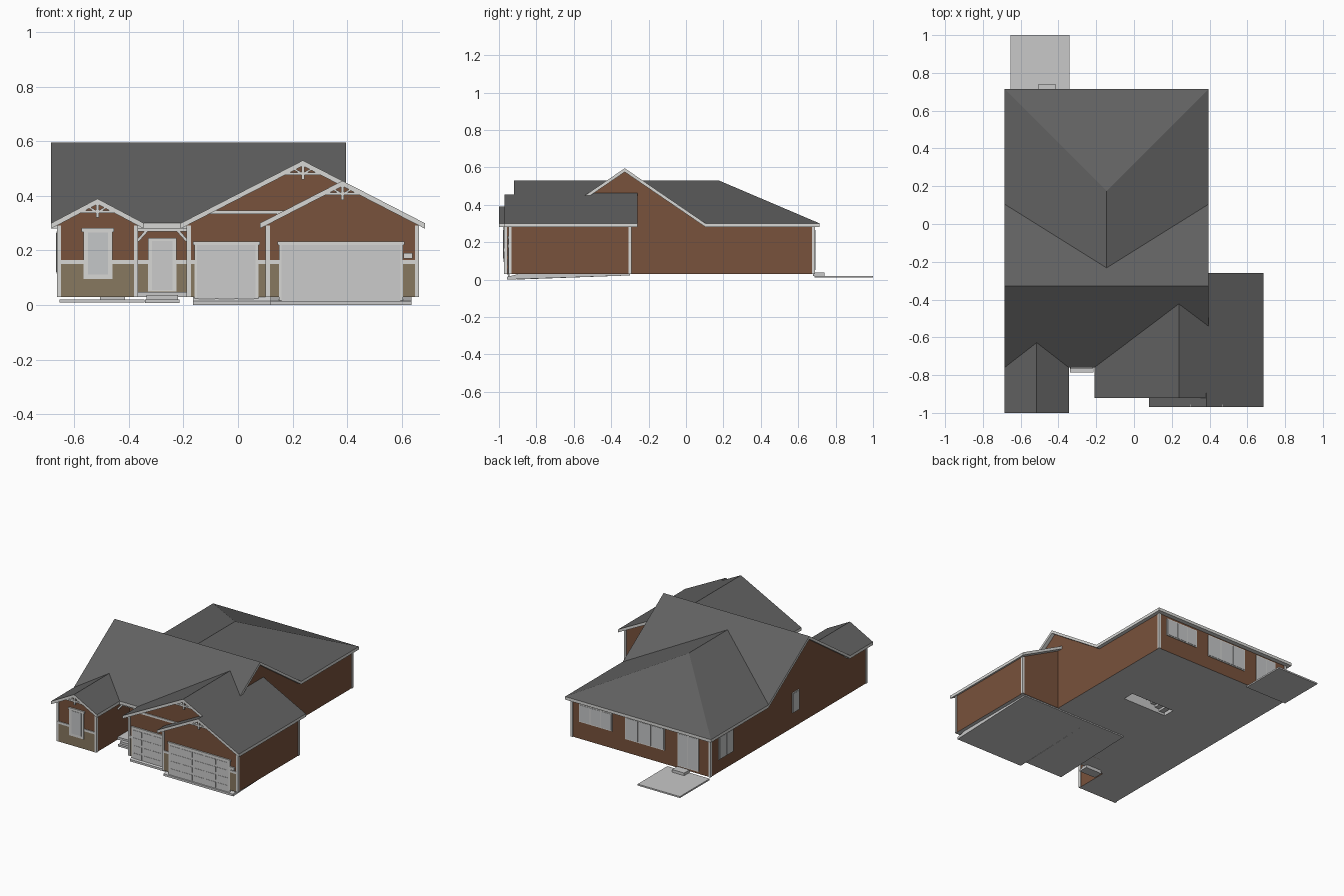
import bpy, bmesh
from mathutils import Vector

if "Cube" in bpy.data.objects:
    bpy.data.objects.remove(bpy.data.objects["Cube"])


def material(name, r, g, b):
    m = bpy.data.materials.new(name)
    m.diffuse_color = (r, g, b, 1)
    m.use_nodes = True
    m.node_tree.nodes["Principled BSDF"].inputs["Base Color"].default_value = m.diffuse_color
    return m


BRICK = material("brown_siding", .188, .084, .045)
STONE = material("tan_stone", .242, .188, .117)
ROOF = material("grey_shingle", .12, .12, .12)
TRIM = material("white_trim", .68, .68, .66)
DOOR = material("door_grey", .6, .6, .6)
GLASS = material("window_glass", .56, .57, .58)
CONCRETE = material("concrete", .58, .58, .58)


def finish(name, bm, mats, rule=None):
    bmesh.ops.recalc_face_normals(bm, faces=bm.faces)
    bm.normal_update()
    for f in bm.faces:
        f.material_index = rule(f) if rule else 0
    me = bpy.data.meshes.new(name)
    bm.to_mesh(me)
    bm.free()
    for m in mats:
        me.materials.append(m)
    ob = bpy.data.objects.new(name, me)
    bpy.context.collection.objects.link(ob)
    return ob


def box(name, x0, x1, y0, y1, z0, z1, mat):
    bm = bmesh.new()
    bmesh.ops.create_cube(bm, size=1)
    for v in bm.verts:
        v.co = Vector(((x0 + x1) / 2 + v.co.x * (x1 - x0),
                       (y0 + y1) / 2 + v.co.y * (y1 - y0),
                       (z0 + z1) / 2 + v.co.z * (z1 - z0)))
    return finish(name, bm, [mat])


def prism(name, profile, axis, a, b, mats, rule=None):
    """Extrude a (u, z) outline along axis from a to b; a and b may depend on u."""
    fa, fb = [e if callable(e) else (lambda u, e=e: e) for e in (a, b)]
    at = (lambda u, z, w: (u, w, z)) if axis == 'y' else (lambda u, z, w: (w, u, z))
    bm = bmesh.new()
    A = [bm.verts.new(at(u, z, fa(u))) for u, z in profile]
    B = [bm.verts.new(at(u, z, fb(u))) for u, z in profile]
    bm.faces.new(A)
    bm.faces.new(B)
    n = len(A)
    for i in range(n):
        bm.faces.new((A[i], A[(i + 1) % n], B[(i + 1) % n], B[i]))
    return finish(name, bm, mats, rule)


def hull(name, pts, mats, rule=None):
    bm = bmesh.new()
    for p in pts:
        bm.verts.new(p)
    bmesh.ops.convex_hull(bm, input=bm.verts)
    return finish(name, bm, mats, rule)


def up_is_roof(f):
    return 0 if f.normal.z > .3 else 1


def floor_rule(f):
    return 1 if f.normal.z < -.9 and f.calc_center_median().z < .05 else 0


def gable_roof(name, u0, u1, ze, zr, axis, a, b, t=.02):
    c = (u0 + u1) / 2
    prism(name, [(u0, ze), (c, zr), (u1, ze), (u1, ze - t), (c, zr - t), (u0, ze - t)],
          axis, a, b, [ROOF, TRIM], up_is_roof)


def gable_body(name, x0, x1, xr, zr, slope, y0, y1):
    side = lambda x: zr - .01 - slope * abs(x - xr)
    prism(name, [(x0, .03), (x1, .03), (x1, side(x1)), (xr, zr - .01), (x0, side(x0))],
          'y', y0, y1, [BRICK, CONCRETE], floor_rule)


def plate(name, side, pos, u0, u1, z0, z1, d, mat):
    """Thin plate standing d proud of a wall facing front, back or left."""
    if side == 'left':
        box(name, pos - d, pos + .002, u0, u1, z0, z1, mat)
    elif side == 'front':
        box(name, u0, u1, pos - d, pos + .002, z0, z1, mat)
    else:
        box(name, u0, u1, pos - .002, pos + d, z0, z1, mat)


def window(name, side, pos, u0, u1, z0, z1, panes=1, border=.006):
    plate(name + "_frame", side, pos, u0, u1, z0, z1, .005, TRIM)
    w = (u1 - u0 - border) / panes
    for i in range(panes):
        u = u0 + border + i * w
        plate(name + "_pane", side, pos, u, u + w - border, z0 + border, z1 - border, .007, GLASS)


def bar(name, x0, z0, x1, z1, w, y, d=.012):
    """Timber strip between two points in a front-facing plane."""
    n = Vector((z0 - z1, x1 - x0)).normalized() * w / 2
    prism(name, [(x0 + n.x, z0 + n.y), (x1 + n.x, z1 + n.y), (x1 - n.x, z1 - n.y),
                 (x0 - n.x, z0 - n.y)], 'y', y, y + d, [TRIM])


# Main house body with a stairwell cut into its floor
main = prism("main_walls", [(-.62, .03), (.685, .03), (.685, .29), (.09, .298), (-.33, .585),
                            (-.74, .3), (-.74, .285), (-.62, .285)],
             'x', -.66, .37, [BRICK, CONCRETE], floor_rule)
cutter = box("stairwell_cutter", -.2, .13, .06, .14, -.05, .2, BRICK)
cutter.data.materials.append(CONCRETE)
for p in cutter.data.polygons:
    p.material_index = 1
cutter.hide_render = True
cutter.hide_viewport = True
cut = main.modifiers.new("stairwell", 'BOOLEAN')
cut.operation = 'DIFFERENCE'
cut.object = cutter
for i in range(9):
    x = -.19 + i * .035
    box("stair_tread", x, x + .036, .059, .141, .045 + i * .015, .06 + i * .015, CONCRETE)

# Front wings
gable_body("left_bay_walls", -.66, -.37, -.515, .39, .53, -.97, -.62)
gable_body("garage_walls", -.185, .66, .2375, .53, .514, -.89, -.295)
gable_body("right_garage_walls", .105, .66, .3825, .4555, .514, -.945, -.88)

# Roofs
gable_roof("main_roof", -.76, .105, .30, .595, 'x', -.685, .395)
gable_roof("left_bay_roof", -.685, -.345, .30, .39, 'y', -1.0,
           lambda u: -.6 if abs(u + .515) < .01 else -.755)
gable_roof("garage_roof", -.21, .685, .30, .53, 'y', -.92, -.26)
gable_roof("right_garage_roof", .08, .685, .30, .4555, 'y', -.97, -.895)
hull("rear_hip_roof",
     [(x, y, z) for x in (-.685, .395) for y in (.105, .715) for z in (.28, .30)]
     + [(-.145, -.25, .53), (-.145, .175, .53)], [ROOF, TRIM], up_is_roof)

# Gable timber ornaments
for x, zr, y in ((-.515, .39, -.998), (.2375, .53, -.918), (.3825, .4555, -.968)):
    half = .085 if x > 0 else .065
    bar("gable_post", x, zr - .01, x, zr - .07, .011, y)
    bar("gable_collar", x - half, zr - .048, x + half, zr - .048, .009, y)
    for s in (-1, 1):
        bar("gable_brace", x, zr - .05, x + s * .035, zr - .03, .007, y)

# Corner boards: corner position and outward direction
for x, y, sx, sy in ((-.66, -.97, -1, -1), (-.37, -.97, 1, -1), (-.185, -.89, -1, -1),
                     (.105, -.945, -1, -1), (.66, -.945, 1, -1), (.66, -.295, 1, 1),
                     (.37, .685, 1, 1), (-.66, .685, -1, 1)):
    xs = sorted((x + sx * .004, x - sx * .012))
    ys = sorted((y + sy * .004, y - sy * .012))
    box("corner_board", *xs, *ys, .03, .292, TRIM)

# Stone base and band on the front walls
for x0, x1, y in ((-.66, -.37, -.97), (-.37, -.185, -.62), (-.185, .105, -.89), (.105, .66, -.945)):
    plate("stone_base", 'front', y, x0 + .004, x1 - .004, .03, .152, .003, STONE)
    plate("stone_band", 'front', y, x0 + .002, x1 - .002, .15, .165, .005, TRIM)
plate("gable_band", 'front', -.89, -.11, .2, .333, .347, .006, TRIM)
plate("wall_lamp", 'front', -.945, .607, .64, .17, .19, .009, TRIM)

# Garage doors with raised panels
for x0, x1, y, cols in ((-.155, .07, -.89, 3), (.155, .60, -.945, 5)):
    plate("garage_door_frame", 'front', y, x0 - .005, x1 + .005, .012, .225, .006, TRIM)
    plate("garage_door_header", 'front', y, x0 - .01, x1 + .01, .22, .233, .009, TRIM)
    plate("garage_door", 'front', y, x0 + .005, x1 - .005, .012, .22, .007, DOOR)
    w = (x1 - x0 - .01) / cols
    for r in range(4):
        for c in range(cols):
            u, z = x0 + .005 + c * w, .015 + r * .051
            plate("garage_panel", 'front', y, u + .006, u + w - .006, z + .008, z + .044, .009, DOOR)

# Entry door, porch, beam and steps
plate("entry_frame", 'front', -.62, -.33, -.225, .05, .245, .006, TRIM)
plate("entry_door", 'front', -.62, -.315, -.24, .055, .235, .008, DOOR)
for z0, z1 in ((.075, .13), (.15, .22)):
    plate("entry_panel", 'front', -.62, -.303, -.252, z0, z1, .0095, DOOR)
box("porch_beam", -.372, -.183, -.75, -.73, .27, .3, TRIM)
bar("porch_brace_left", -.368, .235, -.335, .272, .01, -.748)
bar("porch_brace_right", -.187, .235, -.22, .272, .01, -.748)
box("porch_slab", -.37, -.185, -.745, -.62, .03, .048, CONCRETE)
box("upper_step", -.335, -.22, -.768, -.72, .02, .036, CONCRETE)
box("lower_step", -.34, -.215, -.785, -.72, .008, .021, CONCRETE)

# Bay window
plate("bay_window_trim", 'front', -.97, -.567, -.46, .095, .275, .006, TRIM)
plate("bay_window_head", 'front', -.97, -.573, -.454, .268, .282, .009, TRIM)
plate("bay_window_glass", 'front', -.97, -.55, -.477, .112, .265, .008, GLASS)

# Rear and left windows, rear door
window("rear_window_small", 'back', .685, .064, .31, .145, .265, 3)
window("rear_window_large", 'back', .685, -.325, -.03, .12, .27, 3)
window("rear_door", 'back', .685, -.575, -.42, .045, .27, 2)
window("left_window_double", 'left', -.66, .445, .60, .115, .27, 2)
window("left_window_small", 'left', -.66, -.25, -.178, .13, .265, 1)

# Sloped garage floor slabs, patio and rear step
for name, x0, x1, y0 in (("garage_slab_left", -.165, .12, -.905), ("garage_slab_right", .12, .635, -.958)):
    hull(name, [(x, y, z) for x in (x0, x1)
                for y, z in ((y0, 0), (y0, .014), (-.89, .031), (-.3, .031), (-.3, .022))], [CONCRETE])
box("patio", -.655, -.342, .686, 1.0, .01, .02, CONCRETE)
box("rear_step", -.505, -.415, .68, .74, .019, .038, CONCRETE)
